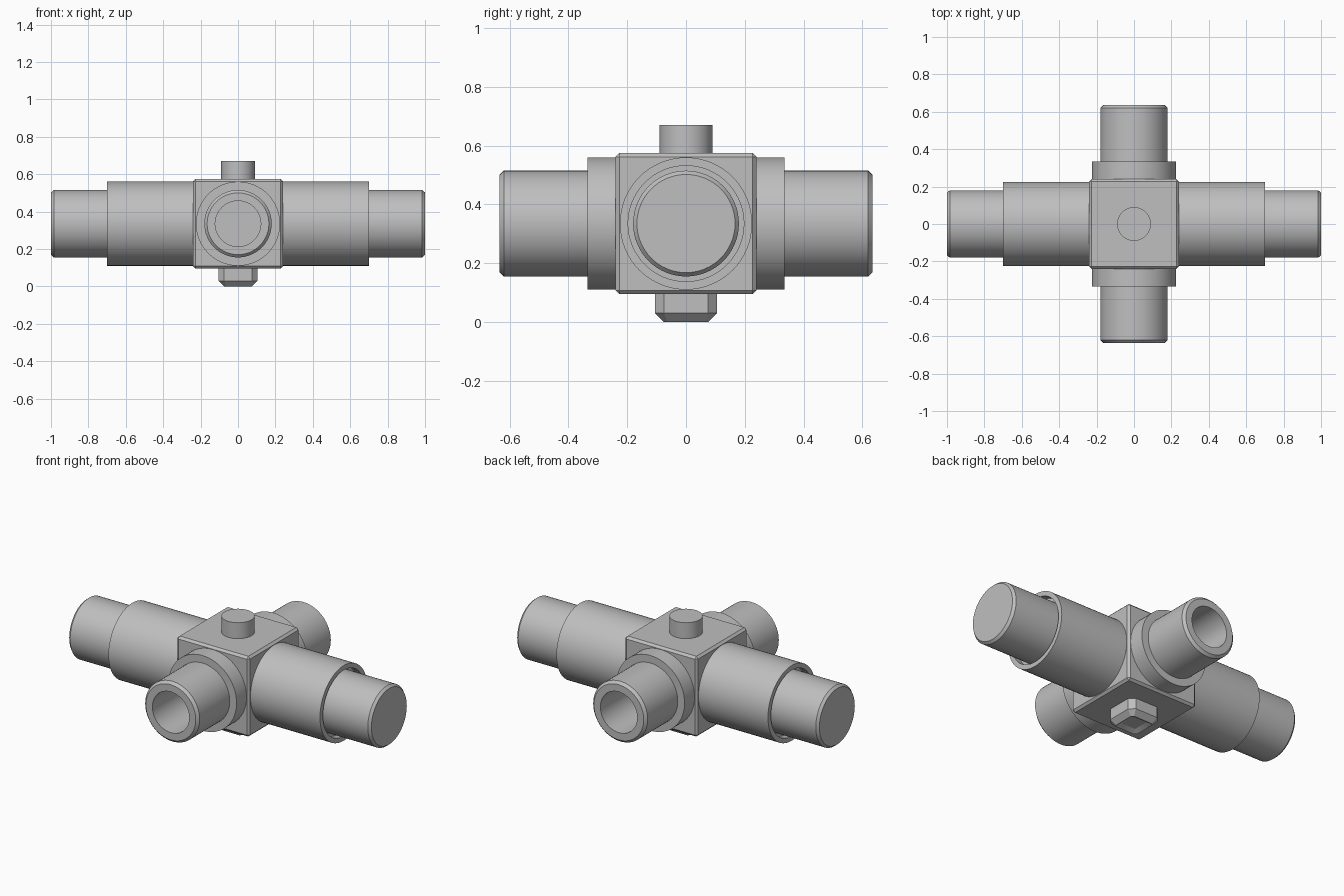
import bpy, bmesh, math
from mathutils import Matrix, Vector

cube = bpy.data.objects.get("Cube")
if cube:
    bpy.data.objects.remove(cube, do_unlink=True)

CENTRE = Vector((0, 0, 0.335))
HALF = 0.24
SEGMENTS = 64

metal = bpy.data.materials.new("plain grey metal")
metal.use_nodes = True
grey = (0.52, 0.52, 0.52, 1)
metal.diffuse_color = grey
metal.node_tree.nodes["Principled BSDF"].inputs["Base Color"].default_value = grey


def finish(bm, name):
    bmesh.ops.remove_doubles(bm, verts=bm.verts, dist=0.0001)
    bmesh.ops.recalc_face_normals(bm, faces=bm.faces)
    mesh = bpy.data.meshes.new(name)
    bm.to_mesh(mesh)
    bm.free()
    mesh.materials.append(metal)
    obj = bpy.data.objects.new(name, mesh)
    bpy.context.collection.objects.link(obj)
    bpy.ops.object.select_all(action='DESELECT')
    obj.select_set(True)
    bpy.context.view_layer.objects.active = obj
    bpy.ops.object.shade_smooth_by_angle(angle=math.radians(25))
    return obj


def lathe(name, profile, direction):
    """Turn a (radius, distance) profile around an axis through the centre."""
    bm = bmesh.new()
    verts = [bm.verts.new((r, 0, h)) for r, h in profile]
    edges = [bm.edges.new(pair) for pair in zip(verts, verts[1:])]
    bmesh.ops.spin(bm, geom=verts + edges, axis=(0, 0, 1), cent=(0, 0, 0),
                   angle=math.tau, steps=SEGMENTS)
    turn = Vector(direction).to_track_quat('Z', 'Y').to_matrix().to_4x4()
    bm.transform(Matrix.Translation(CENTRE) @ turn)
    return finish(bm, name)


def chamfered_box(name, size, centre, width, pick):
    bm = bmesh.new()
    bmesh.ops.create_cube(bm, size=1)
    bm.transform(Matrix.Translation(centre) @ Matrix.Diagonal((*size, 1)))
    chosen = [e for e in bm.edges if pick(e)]
    bmesh.ops.bevel(bm, geom=chosen, offset=width, segments=1, affect='EDGES')
    return bm


# Central block
finish(chamfered_box("central_block", (2 * HALF,) * 3, CENTRE, 0.013,
                     lambda e: True), "central_block")

# Long side arms: sleeve with a narrow gap around a solid chamfered pipe
for side, x in (("left", 1), ("right", -1)):
    lathe(side + "_sleeve", [(0, 0.2), (0.225, 0.2), (0.225, 0.7), (0.197, 0.7),
                             (0.197, 0.66), (0, 0.66)], (x, 0, 0))
    lathe(side + "_pipe", [(0, 0.6), (0.18, 0.6), (0.18, 0.985),
                           (0.167, 1), (0, 1)], (x, 0, 0))

# Short arms: collar with a bored chamfered pipe
for side, y in (("front", -1), ("back", 1)):
    lathe(side + "_collar", [(0, 0.2), (0.225, 0.2), (0.225, 0.335),
                             (0, 0.335)], (0, y, 0))
    lathe(side + "_pipe", [(0, 0.3), (0.18, 0.3), (0.18, 0.62), (0.165, 0.635),
                           (0.122, 0.635), (0.122, 0.34), (0, 0.34)], (0, y, 0))

# Round stem on top
lathe("top_stem", [(0, 0.2), (0.09, 0.2), (0.09, 0.335), (0, 0.335)], (0, 0, 1))

# Drain plug below: square with cut corners, tapered foot and a shallow socket
bm = chamfered_box("drain_plug", (0.21, 0.21, 0.13), (0, 0, 0.065), 0.03,
                   lambda e: abs(e.verts[0].co.z - e.verts[1].co.z) > 0.1)
foot = [e for e in bm.edges if all(v.co.z < 0.01 for v in e.verts)]
bmesh.ops.bevel(bm, geom=foot, offset=0.03, segments=1, affect='EDGES')
base = min(bm.faces, key=lambda f: f.calc_center_median().z)
bmesh.ops.inset_region(bm, faces=[base], thickness=0.03)
bmesh.ops.translate(bm, verts=base.verts, vec=(0, 0, 0.015))
finish(bm, "drain_plug")
